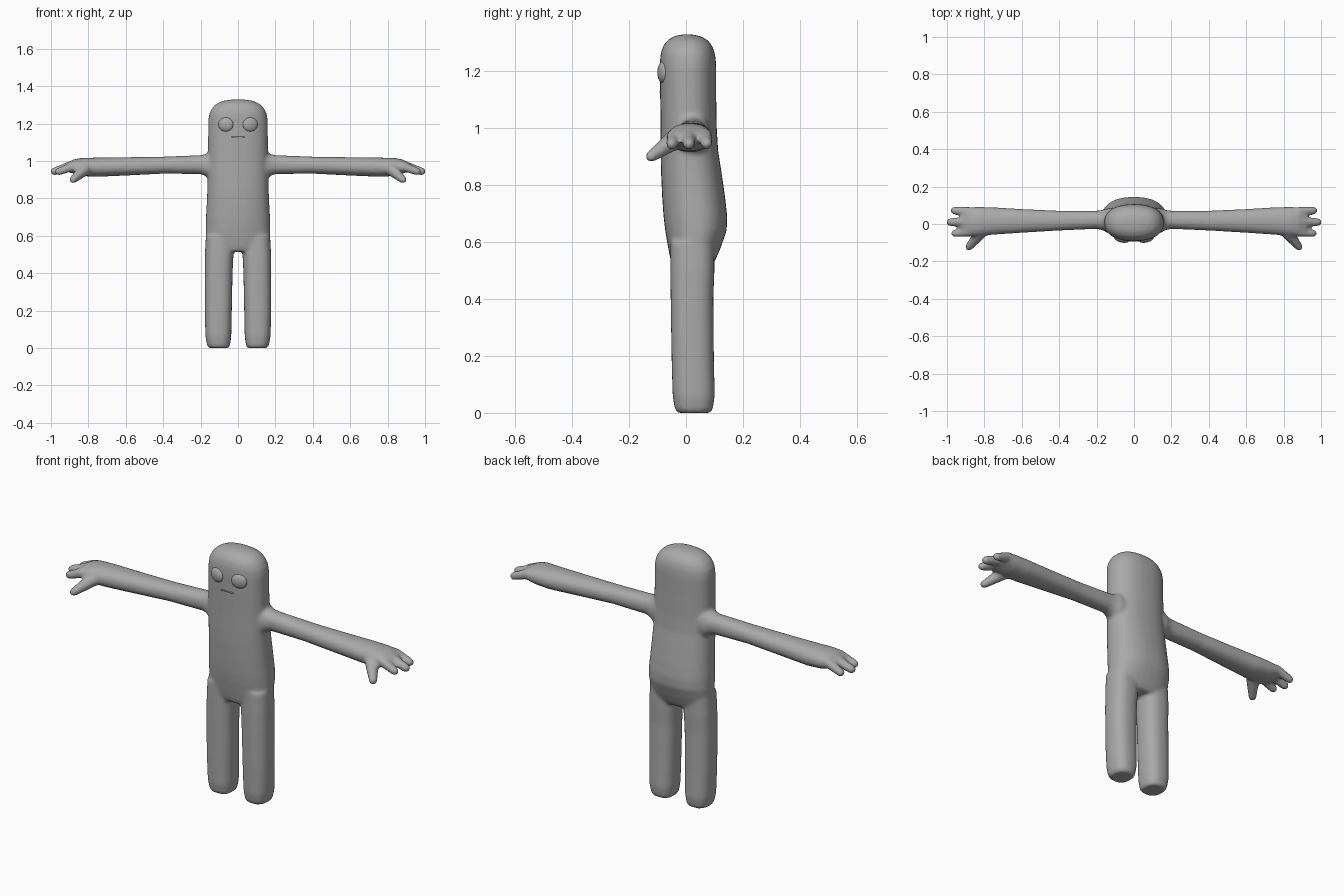
import bpy, bmesh, math
from mathutils import Matrix, Vector

if "Cube" in bpy.data.objects:
    bpy.data.objects.remove(bpy.data.objects["Cube"])

grey = bpy.data.materials.new("plain_grey")
grey.diffuse_color = (0.4, 0.4, 0.4, 1)
grey.use_nodes = True
grey.node_tree.nodes["Principled BSDF"].inputs["Base Color"].default_value = grey.diffuse_color


def sup(t, e):
    c, s = math.cos(t), math.sin(t)
    return (math.copysign(abs(c) ** (2 / e), c), math.copysign(abs(s) ** (2 / e), s))


def loft(bm, rings, place, e=2.3, n=32):
    """Closed skin through superellipse rings (pos, c1, r1, c2, r2)."""
    loops = []
    for pos, c1, r1, c2, r2 in rings:
        pts = [sup(2 * math.pi * i / n, e) for i in range(n)]
        loops.append([bm.verts.new(place(pos, c1 + r1 * a, c2 + r2 * b)) for a, b in pts])
    for lo, hi in zip(loops, loops[1:]):
        for i in range(n):
            j = (i + 1) % n
            bm.faces.new((lo[i], lo[j], hi[j], hi[i]))
    bm.faces.new(loops[0])
    bm.faces.new(loops[-1])


def capsule(bm, a, ra, b, rb):
    """Tapered rounded digit between two points."""
    part = bmesh.new()
    for p, r in ((a, ra), (b, rb)):
        bmesh.ops.create_icosphere(part, subdivisions=2, radius=r, matrix=Matrix.Translation(p))
    res = bmesh.ops.convex_hull(part, input=part.verts)
    inner = [v for v in res["geom_interior"] if isinstance(v, bmesh.types.BMVert)]
    bmesh.ops.delete(part, geom=inner, context="VERTS")
    tmp = bpy.data.meshes.new("tmp")
    part.to_mesh(tmp)
    part.free()
    bm.from_mesh(tmp)
    bpy.data.meshes.remove(tmp)


def finish(name, bm):
    bmesh.ops.recalc_face_normals(bm, faces=bm.faces)
    for f in bm.faces:
        f.smooth = True
    me = bpy.data.meshes.new(name)
    bm.to_mesh(me)
    bm.free()
    me.materials.append(grey)
    ob = bpy.data.objects.new(name, me)
    bpy.context.collection.objects.link(ob)
    return ob


bm = bmesh.new()

# Torso and head: z, half width, front y, back y
torso = [(0.515, 0.155, -0.045, 0.09), (0.54, 0.168, -0.055, 0.105), (0.58, 0.172, -0.063, 0.122),
         (0.64, 0.173, -0.073, 0.143), (0.69, 0.172, -0.079, 0.145), (0.76, 0.168, -0.084, 0.137),
         (0.85, 0.164, -0.088, 0.124), (0.92, 0.162, -0.089, 0.113), (1.0, 0.161, -0.089, 0.108),
         (1.12, 0.16, -0.091, 0.106), (1.22, 0.159, -0.092, 0.106), (1.255, 0.153, -0.09, 0.103),
         (1.285, 0.137, -0.082, 0.094), (1.308, 0.112, -0.066, 0.077), (1.322, 0.078, -0.042, 0.052),
         (1.328, 0.04, -0.018, 0.026)]
loft(bm, [(z, 0, w, (f + b) / 2, (b - f) / 2) for z, w, f, b in torso],
     lambda p, a, b: (a, b, p))

# Legs: z, inner x, outer x, front y, back y
leg = [(0.0, 0.05, 0.155, -0.03, 0.085), (0.012, 0.043, 0.165, -0.039, 0.094),
       (0.06, 0.036, 0.174, -0.047, 0.101), (0.2, 0.033, 0.178, -0.051, 0.098),
       (0.4, 0.029, 0.178, -0.054, 0.096), (0.5, 0.024, 0.177, -0.055, 0.1),
       (0.6, 0.02, 0.172, -0.055, 0.1)]
# Arms: x, y low, y high, z low, z high
arm = [(0.1, -0.045, 0.085, 0.885, 1.06), (0.15, -0.04, 0.082, 0.9, 1.052),
       (0.175, -0.031, 0.074, 0.92, 1.036), (0.2, -0.026, 0.071, 0.93, 1.031),
       (0.4, -0.035, 0.071, 0.932, 1.023), (0.6, -0.047, 0.08, 0.922, 1.02),
       (0.76, -0.058, 0.09, 0.915, 1.018), (0.84, -0.066, 0.091, 0.92, 1.016),
       (0.88, -0.066, 0.09, 0.932, 1.008), (0.91, -0.058, 0.085, 0.942, 0.992),
       (0.925, -0.045, 0.075, 0.95, 0.983)]
# Digits: start, radius, end, radius
digits = [((0.88, 0.066, 0.975), 0.026, (0.962, 0.072, 0.945), 0.021),
          ((0.88, 0.012, 0.978), 0.028, (0.982, 0.01, 0.944), 0.022),
          ((0.88, -0.042, 0.972), 0.026, (0.958, -0.05, 0.943), 0.021),
          ((0.82, -0.045, 0.955), 0.036, (0.882, -0.123, 0.9), 0.021)]
for s in (-1, 1):
    loft(bm, [(z, (i + o) / 2, (o - i) / 2, (f + b) / 2, (b - f) / 2) for z, i, o, f, b in leg],
         lambda p, a, b: (s * a, b, p), e=2.5)
    loft(bm, [(x, (f + b) / 2, (b - f) / 2, (l + h) / 2, (h - l) / 2) for x, f, b, l, h in arm],
         lambda p, a, b: (s * p, a, b), e=2.2)
    for a, ra, b, rb in digits:
        capsule(bm, Vector((s * a[0], *a[1:])), ra, Vector((s * b[0], *b[1:])), rb)

# Fuse everything into one soft skin
body = finish("body", bm)
rm = body.modifiers.new("fuse", "REMESH")
rm.mode = "VOXEL"
rm.voxel_size = 0.008
rm.use_smooth_shade = True
sm = body.modifiers.new("soften", "SMOOTH")
sm.factor = 0.5
sm.iterations = 8

# Eyes: flattened domes following the curve of the face
for s, side in ((-1, "right"), (1, "left")):
    bm = bmesh.new()
    m = (Matrix.Translation((s * 0.065, -0.081, 1.195)) @ Matrix.Rotation(s * 0.22, 4, "Z")
         @ Matrix.Diagonal((0.041, 0.018, 0.038, 1)))
    bmesh.ops.create_uvsphere(bm, u_segments=24, v_segments=16, radius=1, matrix=m)
    finish("eye_" + side, bm)

# Mouth: thin lip line
bm = bmesh.new()
bmesh.ops.create_cube(bm, size=1, matrix=Matrix.Translation((0, -0.089, 1.127))
                      @ Matrix.Diagonal((0.07, 0.008, 0.005, 1)))
finish("mouth", bm)
